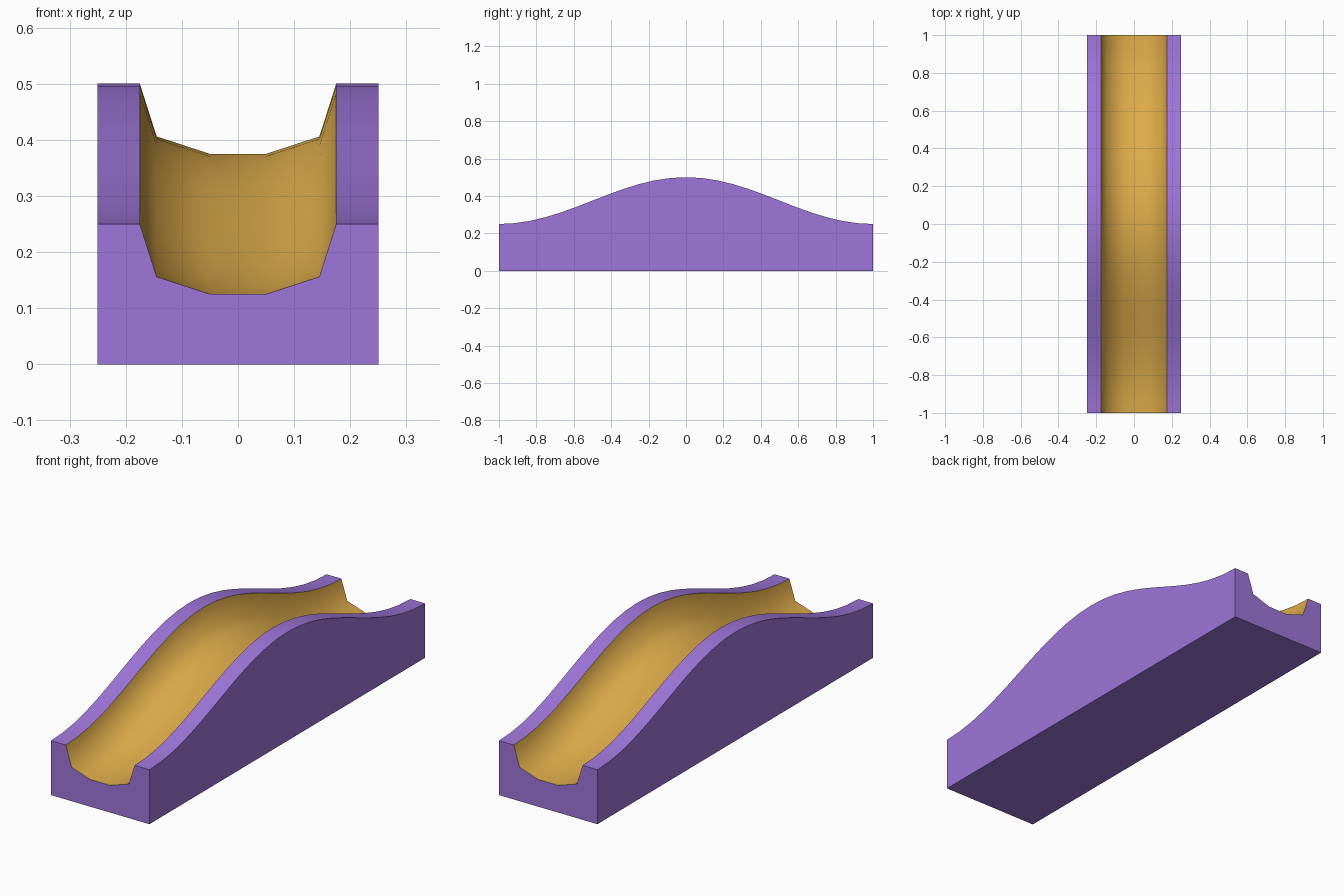
import bpy, bmesh, math

if "Cube" in bpy.data.objects:
    bpy.data.objects.remove(bpy.data.objects["Cube"])

def material(name, rgb):
    m = bpy.data.materials.new(name)
    m.diffuse_color = (*rgb, 1)
    m.use_nodes = True
    m.node_tree.nodes["Principled BSDF"].inputs["Base Color"].default_value = m.diffuse_color
    return m

SEGMENTS = 24

def hill(y):
    """Height of the rim along the track."""
    return 0.25 + 0.125 * (1 + math.cos(math.pi * y))

# Cross-section: gutter points relative to the rim height, mirrored
half = [(0.25, 0), (0.175, 0), (0.145, -0.094), (0.05, -0.125)]
upper = half + [(-x, z) for x, z in reversed(half)]

bm = bmesh.new()
rings = []
for i in range(SEGMENTS + 1):
    y = -1 + 2 * i / SEGMENTS
    ring = [bm.verts.new((x, y, hill(y) + dz)) for x, dz in upper]
    ring += [bm.verts.new((x, y, 0)) for x in (-0.25, 0.25)]
    rings.append(ring)

# Skin between rings; the gutter faces are gold, the rest purple
n = len(rings[0])
for a, b in zip(rings, rings[1:]):
    for k in range(n):
        j = (k + 1) % n
        face = bm.faces.new((a[k], a[j], b[j], b[k]))
        face.material_index = 1 if 1 <= k <= 5 else 0

# End walls
bm.faces.new(rings[0])
bm.faces.new(rings[-1])
bmesh.ops.recalc_face_normals(bm, faces=bm.faces)

mesh = bpy.data.meshes.new("hill_track")
bm.to_mesh(mesh)
bm.free()
mesh.materials.append(material("purple", (0.345, 0.18, 0.70)))
mesh.materials.append(material("gold", (0.73, 0.41, 0.068)))
track = bpy.data.objects.new("hill_track", mesh)
bpy.context.collection.objects.link(track)
bpy.context.view_layer.objects.active = track
track.select_set(True)
bpy.ops.object.shade_smooth_by_angle(angle=math.radians(60))
